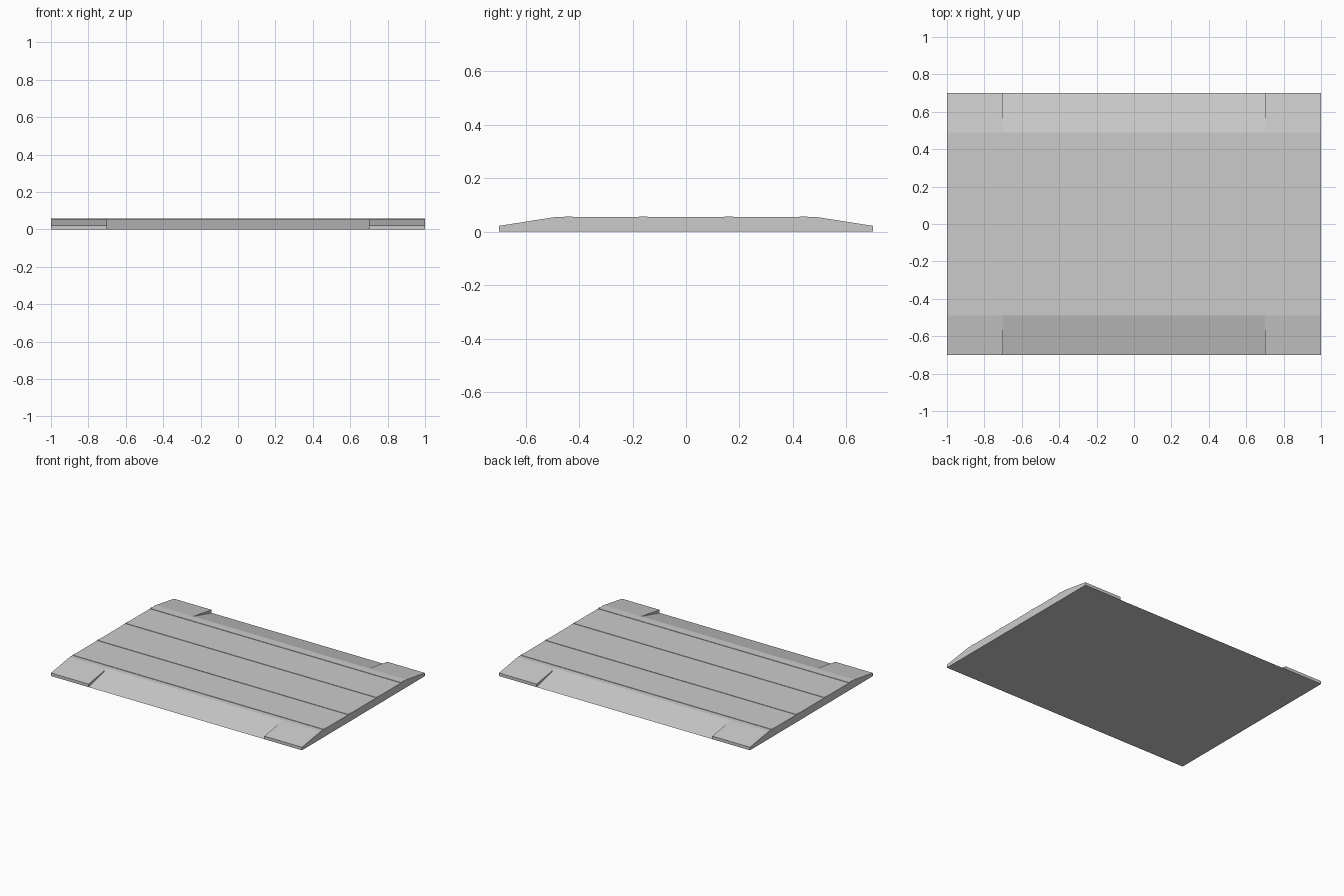
import bpy
import bmesh

cube = bpy.data.objects.get("Cube")
if cube:
    bpy.data.objects.remove(cube, do_unlink=True)

HALF_LENGTH, HALF_WIDTH = 1.0, 0.7
RAMP_HALF = 0.7            # half length of the lowered loading ramps
DECK_EDGE, DECK_Z = 0.49, 0.055
LIP = 0.022                # edge height at the corners
RIB_Z, RIB_HALF = 0.058, 0.015
RIBS = (-0.44, -0.16, 0.16, 0.44)

# Plain grey
grey = bpy.data.materials.new("light_grey")
grey.use_nodes = True
colour = (0.6, 0.6, 0.6, 1)
grey.diffuse_color = colour
grey.node_tree.nodes["Principled BSDF"].inputs["Base Color"].default_value = colour


def section(lip):
    """Cross-section of the ribbed deck with a given edge height."""
    pts = [(-HALF_WIDTH, 0), (-HALF_WIDTH, lip), (-DECK_EDGE, DECK_Z)]
    for y in RIBS:
        a, b = y - RIB_HALF, y + RIB_HALF
        pts += [(a, DECK_Z), (a, RIB_Z), (b, RIB_Z), (b, DECK_Z)]
    return pts + [(DECK_EDGE, DECK_Z), (HALF_WIDTH, lip), (HALF_WIDTH, 0)]


# Corners keep a raised lip; the middle ramps run down to the ground
stations = [(-HALF_LENGTH, LIP), (-RAMP_HALF, LIP), (-RAMP_HALF, 0),
            (RAMP_HALF, 0), (RAMP_HALF, LIP), (HALF_LENGTH, LIP)]
bm = bmesh.new()
rings = [[bm.verts.new((x, y, z)) for y, z in section(lip)] for x, lip in stations]
for r, s in zip(rings, rings[1:]):
    for i in range(len(r)):
        j = (i + 1) % len(r)
        bm.faces.new((r[i], r[j], s[j], s[i]))
bm.faces.new(rings[0])
bm.faces.new(rings[-1])
bmesh.ops.remove_doubles(bm, verts=bm.verts, dist=0.0001)
bmesh.ops.recalc_face_normals(bm, faces=bm.faces)

mesh = bpy.data.meshes.new("ramped_deck")
bm.to_mesh(mesh)
bm.free()
mesh.materials.append(grey)
deck = bpy.data.objects.new("ramped_deck", mesh)
bpy.context.collection.objects.link(deck)
